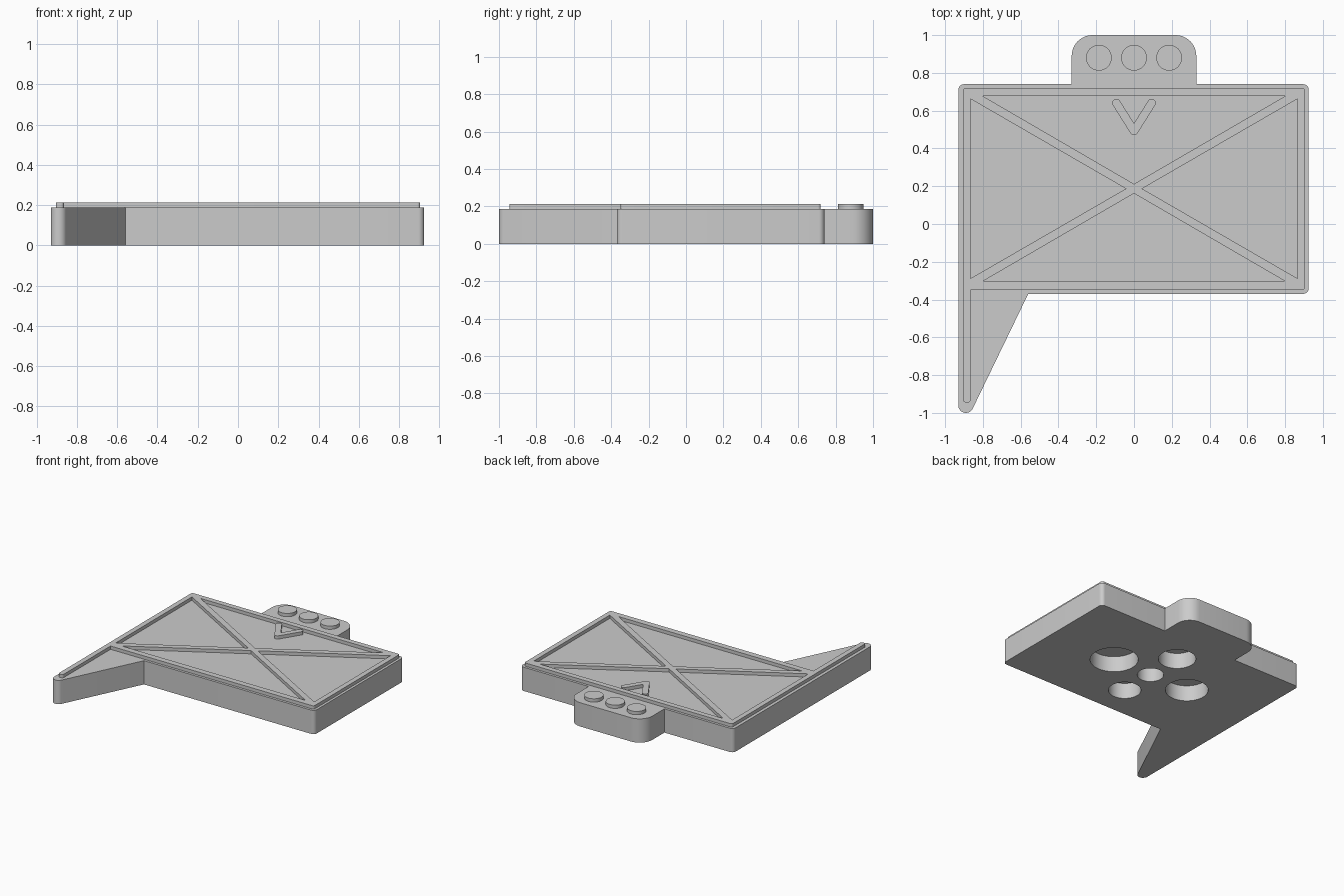
import bpy, bmesh, math
from mathutils import Vector

if "Cube" in bpy.data.objects:
    bpy.data.objects.remove(bpy.data.objects["Cube"])

grey = bpy.data.materials.new("plain_grey")
grey.diffuse_color = (0.6, 0.6, 0.6, 1)
grey.use_nodes = True
grey.node_tree.nodes["Principled BSDF"].inputs["Base Color"].default_value = grey.diffuse_color
BODY_TOP, RAISED_TOP, SINK = 0.187, 0.213, 0.18


def arc(cx, cy, r, a0, a1, n=16):
    """Points on an arc, angles in degrees."""
    return [(cx + r * math.cos(math.radians(a0 + (a1 - a0) * i / n)),
             cy + r * math.sin(math.radians(a0 + (a1 - a0) * i / n))) for i in range(n + 1)]


def rounded(corners, n=10):
    """Closed outline from (x, y, radius) corners."""
    out = []
    for i, (x, y, r) in enumerate(corners):
        p = Vector((x, y))
        if r == 0:
            out.append((x, y))
            continue
        u = (Vector(corners[i - 1][:2]) - p).normalized()
        v = (Vector(corners[(i + 1) % len(corners)][:2]) - p).normalized()
        half = math.acos(max(-1, min(1, u.dot(v)))) / 2
        c = p + (u + v).normalized() * (r / math.sin(half))
        s = p + u * (r / math.tan(half)) - c
        e = p + v * (r / math.tan(half)) - c
        a0, a1 = math.atan2(s.y, s.x), math.atan2(e.y, e.x)
        d = (a1 - a0 + math.pi) % (2 * math.pi) - math.pi
        out += arc(c.x, c.y, r, math.degrees(a0), math.degrees(a0 + d), n)
    return out


def plate(name, loops, z0, z1):
    """Extrude an outline, inner loops become holes."""
    cu = bpy.data.curves.new(name, 'CURVE')
    cu.dimensions = '2D'
    cu.fill_mode = 'BOTH'
    cu.extrude = (z1 - z0) / 2
    for loop in loops:
        sp = cu.splines.new('POLY')
        sp.points.add(len(loop) - 1)
        for pt, (x, y) in zip(sp.points, loop):
            pt.co = (x, y, 0, 1)
        sp.use_cyclic_u = True
    ob = bpy.data.objects.new(name, cu)
    bpy.context.collection.objects.link(ob)
    ob.location.z = (z0 + z1) / 2
    bpy.ops.object.select_all(action='DESELECT')
    ob.select_set(True)
    bpy.context.view_layer.objects.active = ob
    bpy.ops.object.convert(target='MESH')
    ob = bpy.context.view_layer.objects.active
    bm = bmesh.new()
    bm.from_mesh(ob.data)
    bmesh.ops.remove_doubles(bm, verts=bm.verts, dist=1e-5)
    bmesh.ops.recalc_face_normals(bm, faces=bm.faces)
    bm.to_mesh(ob.data)
    bm.free()
    ob.data.materials.clear()
    ob.data.materials.append(grey)
    return ob


def smooth(ob):
    bpy.ops.object.select_all(action='DESELECT')
    ob.select_set(True)
    bpy.context.view_layer.objects.active = ob
    bpy.ops.object.shade_smooth_by_angle(angle=math.radians(30))


# body with tail and top tab
tail = [(x, y, 0) for x, y in arc(-0.89, -0.96, 0.04, 180, 334)]
body = plate("body", [rounded(tail + [
    (-0.56, -0.37, 0), (0.925, -0.37, 0.03), (0.925, 0.74, 0.03), (0.33, 0.74, 0),
    (0.33, 1, 0.11), (-0.33, 1, 0.11), (-0.33, 0.74, 0), (-0.93, 0.74, 0.03)])], 0, BODY_TOP)

# round blind pockets in the underside
for i, (x, y, r) in enumerate([(0, 0.185, 0.096), (0.343, 0.185, 0.174), (-0.343, 0.185, 0.155),
                               (0, 0.485, 0.136), (0, -0.105, 0.118)]):
    cut = plate(f"pocket_cutter_{i}", [arc(x, y, r, 0, 352.5, 47)], -0.05, 0.125)
    m = body.modifiers.new("pocket", 'BOOLEAN')
    m.operation, m.solver, m.object = 'DIFFERENCE', 'EXACT', cut
    bpy.context.view_layer.objects.active = body
    bpy.ops.object.modifier_apply(modifier=m.name)
    bpy.data.objects.remove(cut)

# raised border with crossed bars and a strip along the tail
cy = 0.187
frame = rounded([(-0.905, -0.945, 0.015), (-0.865, -0.945, 0.015), (-0.865, -0.35, 0),
                 (0.905, -0.35, 0.015), (0.905, 0.72, 0.015), (-0.905, 0.72, 0.015)], 6)
holes = []
for s in (1, -1):
    holes.append([(-0.8 * s, cy + 0.49 * s), (0.8 * s, cy + 0.49 * s), (0, cy + 0.025 * s)])
    holes.append([(0.865 * s, cy - 0.475), (0.865 * s, cy + 0.475), (0.043 * s, cy)])
border = plate("crossed_border", [frame] + holes, SINK, RAISED_TOP)

# raised chevron
chevron = plate("chevron", [arc(0, 0.492, 0.022, 212, 328) + arc(0.093, 0.64, 0.022, -32, 148)
                            + [(0, 0.533)] + arc(-0.093, 0.64, 0.022, 32, 212)], SINK, RAISED_TOP)

# three buttons on the tab
buttons = [plate(f"button_{i + 1}", [arc((i - 1) * 0.186, 0.88, 0.068, 0, 352.5, 47)],
                 SINK, RAISED_TOP) for i in range(3)]

for ob in [body, border, chevron] + buttons:
    smooth(ob)
